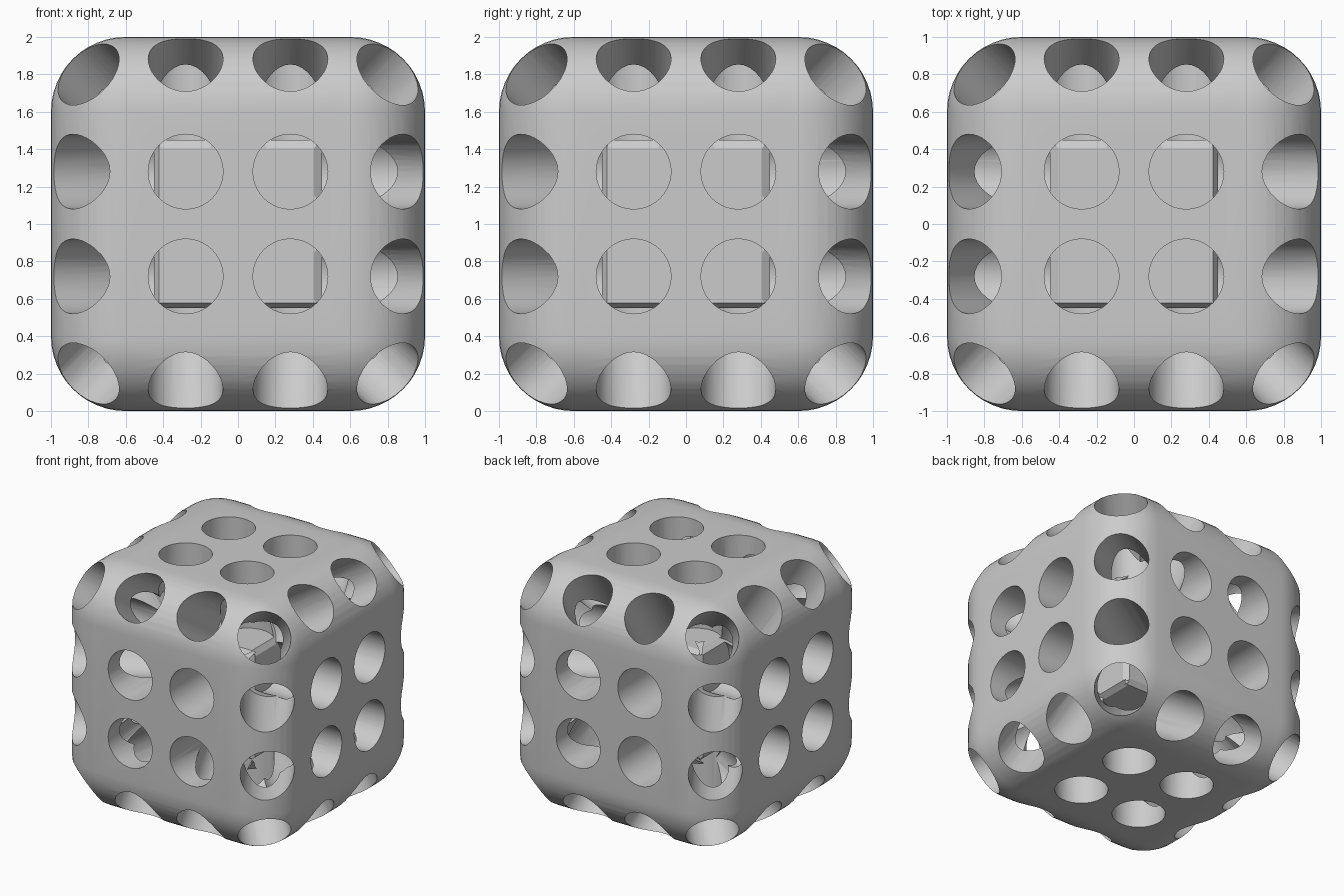
import bpy, bmesh, math
from mathutils import Vector, Matrix
from itertools import product

if "Cube" in bpy.data.objects:
    bpy.data.objects.remove(bpy.data.objects["Cube"])

R = 0.2        # hole radius
P = 0.28       # hole grid offset
C = Vector((0, 0, 1))

# Rounded cube body
bpy.ops.mesh.primitive_cube_add(size=2, location=C)
body = bpy.context.object
body.name = "rounded_cube_body"
bev = body.modifiers.new("round", 'BEVEL')
bev.width = 0.4
bev.segments = 12
bpy.ops.object.modifier_apply(modifier="round")

def drill(points, outward, depth):
    """Cut parallel, separate holes that end `depth` below the given points."""
    d = Vector(outward).normalized()
    length = depth + 0.4
    turn = d.to_track_quat('Z', 'Y').to_matrix().to_4x4()
    bm = bmesh.new()
    for p in points:
        mid = C + Vector(p) + d * (0.4 - length / 2)
        bmesh.ops.create_cone(bm, cap_ends=True, segments=40, radius1=R, radius2=R,
                              depth=length, matrix=Matrix.Translation(mid) @ turn)
    me = bpy.data.meshes.new("hole_cutter")
    bm.to_mesh(me)
    bm.free()
    cutter = bpy.data.objects.new("hole_cutter", me)
    bpy.context.collection.objects.link(cutter)
    cutter.hide_render = True
    bpy.context.view_layer.objects.active = body
    # Second solver only steps in if the first one changes nothing
    for solver in ('MANIFOLD', 'FLOAT'):
        before = len(body.data.vertices)
        mod = body.modifiers.new("holes", 'BOOLEAN')
        mod.operation = 'DIFFERENCE'
        mod.object = cutter
        try:
            mod.solver = solver
            bpy.ops.object.modifier_apply(modifier=mod.name)
        except (RuntimeError, TypeError):
            body.modifiers.clear()
        n = len(body.data.vertices)
        if n != before and n > 0:
            break
    bpy.data.objects.remove(cutter)

# Four blind holes on each face
for axis, s in product(range(3), (-1, 1)):
    n = Vector((0, 0, 0))
    n[axis] = s
    pts = []
    for a, b in product((-P, P), (-P, P)):
        p = n.copy()
        p[(axis + 1) % 3], p[(axis + 2) % 3] = a, b
        pts.append(p)
    drill(pts, n, 0.55)

# Two slightly leaning holes on each edge
X, Y, Z = Vector((1, 0, 0)), Vector((0, 1, 0)), Vector((0, 0, 1))
edges = [(-Y, -X), (-Y, -Z), (X, -Y), (X, -Z), (Z, X), (Z, -Y),
         (Y, Z), (Y, X), (-X, Z), (-X, Y), (-Z, -X), (-Z, Y)]
for own, other in edges:
    along = own.cross(other)
    drill([(own + other) * 0.88 + along * t for t in (-P, P)],
          own * 0.555 + other * 0.83, 0.62)

# One diagonal hole on each corner
for s in product((-1, 1), repeat=3):
    drill([Vector(s) * 0.83], s, 0.65)

# Smooth walls with crisp hole rims
bpy.ops.object.select_all(action='DESELECT')
body.select_set(True)
bpy.context.view_layer.objects.active = body
bpy.ops.object.shade_smooth_by_angle(angle=math.radians(25))
